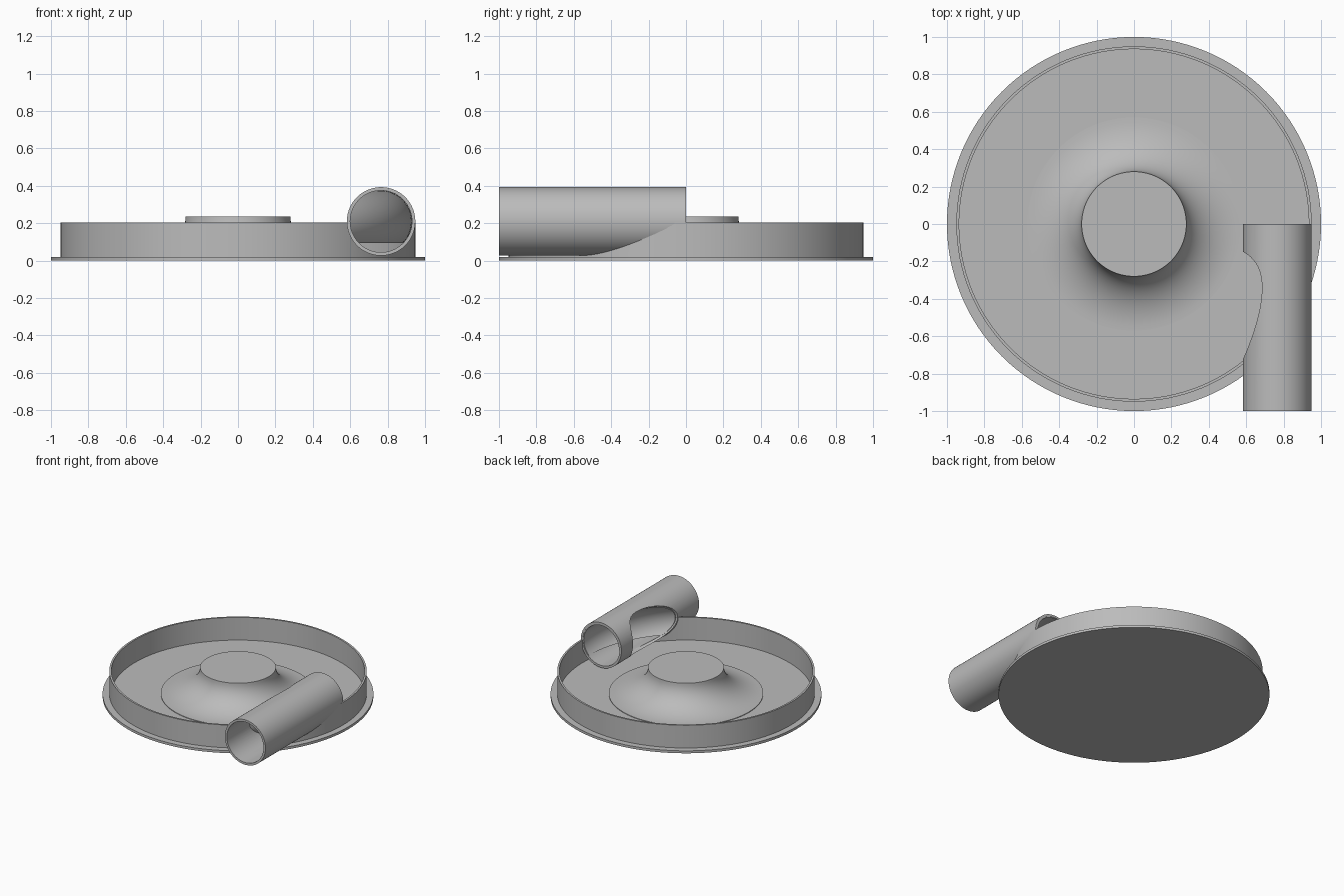
import bpy, bmesh, math
from mathutils import Matrix

if "Cube" in bpy.data.objects:
    bpy.data.objects.remove(bpy.data.objects["Cube"], do_unlink=True)

grey = bpy.data.materials.new("plain_grey")
grey.use_nodes = True
COLOUR = (0.5, 0.5, 0.5, 1)
grey.diffuse_color = COLOUR
grey.node_tree.nodes["Principled BSDF"].inputs["Base Color"].default_value = COLOUR

PIPE_X, PIPE_Z = 0.765, 0.21
BORE, PIPE_R = 0.165, 0.183
PLATE_TOP, WALL_TOP = 0.02, 0.205


def revolve(name, profile, closed=False, steps=128, matrix=None):
    """Spin an (r, z) profile round the z axis."""
    bm = bmesh.new()
    verts = [bm.verts.new((r, 0, z)) for r, z in profile]
    pairs = list(zip(verts, verts[1:]))
    if closed:
        pairs.append((verts[-1], verts[0]))
    edges = [bm.edges.new(p) for p in pairs]
    bmesh.ops.spin(bm, geom=verts + edges, cent=(0, 0, 0), axis=(0, 0, 1),
                   angle=math.tau, steps=steps, use_duplicate=False)
    bmesh.ops.remove_doubles(bm, verts=bm.verts, dist=1e-5)
    bmesh.ops.recalc_face_normals(bm, faces=bm.faces)
    mesh = bpy.data.meshes.new(name)
    bm.to_mesh(mesh)
    bm.free()
    if matrix:
        mesh.transform(matrix)
    mesh.materials.append(grey)
    obj = bpy.data.objects.new(name, mesh)
    bpy.context.collection.objects.link(obj)
    return obj


def activate(obj):
    bpy.ops.object.select_all(action="DESELECT")
    obj.select_set(True)
    bpy.context.view_layer.objects.active = obj


def boolean(obj, cutter, operation="DIFFERENCE"):
    cutter.hide_render = True
    mod = obj.modifiers.new("cut", "BOOLEAN")
    mod.operation, mod.solver, mod.object = operation, "EXACT", cutter
    activate(obj)
    bpy.ops.object.modifier_apply(modifier=mod.name)


def arc(radius, start, end, count):
    """Points of the volute cross-section, angles in degrees."""
    out = []
    for i in range(count + 1):
        a = math.radians(start + (end - start) * i / count)
        out.append((PIPE_X + radius * math.cos(a), PIPE_Z + radius * math.sin(a)))
    return out


# Turns a revolved part so it runs from y = 0 to the front
along_pipe = Matrix.Translation((PIPE_X, 0, PIPE_Z)) @ Matrix.Rotation(math.pi / 2, 4, "X")

# Base plate, rim wall and flared hub
base = revolve("base_plate", [(0, 0), (1, 0), (1, PLATE_TOP), (0, PLATE_TOP)])
wall = revolve("rim_wall", [(0.935, 0.015), (0.95, 0.015), (0.95, WALL_TOP),
                            (0.935, WALL_TOP)], closed=True)
flare = []
for i in range(17):
    a = math.pi / 2 * i / 16
    flare.append((0.57 - 0.29 * math.sin(a), 0.235 - 0.21 * math.cos(a)))
hub = revolve("flared_hub", [(0, 0.015), (0.57, 0.015)] + flare + [(0, 0.235)])

# Outlet pipe and the curved baffle inside it
pipe = revolve("outlet_pipe", [(BORE, 0), (PIPE_R, 0), (PIPE_R, 1), (BORE, 1)],
               closed=True, steps=96, matrix=along_pipe)
baffle = revolve("pipe_baffle", arc(BORE, -44, 180, 40) + arc(0.159, 180, -46, 40),
                 closed=True)

# Cutters
bore_cut = revolve("bore_cutter", [(0, -0.01), (BORE, -0.01), (BORE, 1.1), (0, 1.1)],
                   steps=96, matrix=along_pipe)
core = revolve("baffle_limit", [(0, 0.003), (0.172, 0.003), (0.172, 0.99), (0, 0.99)],
               steps=96, matrix=along_pipe)
volute = revolve("volute_cutter", arc(0.1645, 0, 352.5, 47), closed=True)

boolean(wall, bore_cut)
boolean(pipe, volute)
boolean(baffle, core, "INTERSECT")
for cutter in (bore_cut, core, volute):
    bpy.data.objects.remove(cutter, do_unlink=True)

for part in (base, wall, hub, pipe, baffle):
    activate(part)
    bpy.ops.object.shade_smooth_by_angle(angle=math.radians(30))
